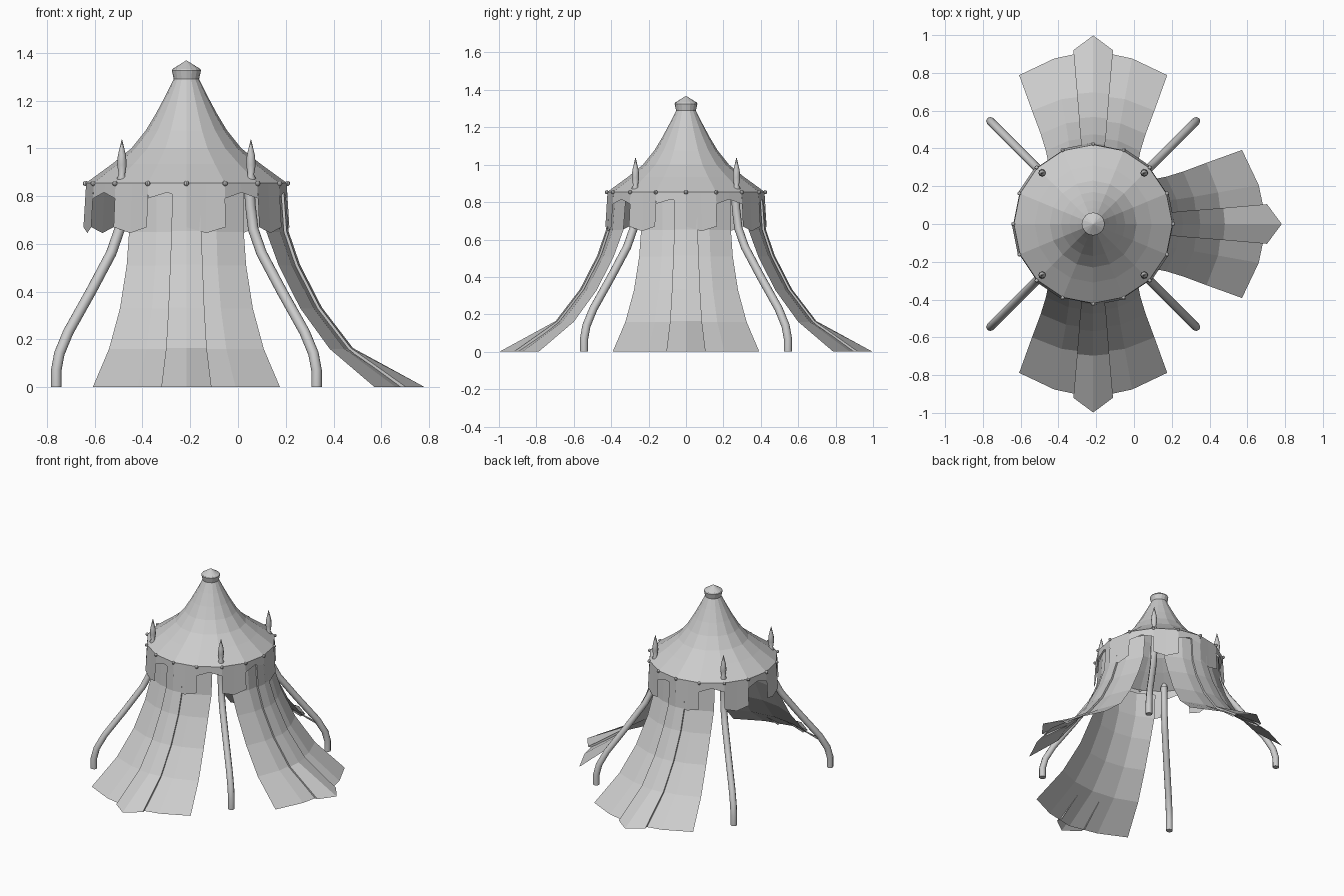
import bpy, bmesh
from math import sin, cos, asin, pi, radians
from mathutils import Vector

if "Cube" in bpy.data.objects:
    bpy.data.objects.remove(bpy.data.objects["Cube"])

CX = -0.216           # tent axis
SIDES = 16
STEP = 2 * pi / SIDES

grey = bpy.data.materials.new("plain grey")
grey.use_nodes = True
grey.diffuse_color = (0.6, 0.6, 0.6, 1)
grey.node_tree.nodes["Principled BSDF"].inputs["Base Color"].default_value = (0.6, 0.6, 0.6, 1)


def polar(r, a, z):
    return Vector((CX + r * cos(a), r * sin(a), z))


def make(name, verts, faces):
    mesh = bpy.data.meshes.new(name)
    mesh.from_pydata(verts, [], faces)
    mesh.materials.append(grey)
    obj = bpy.data.objects.new(name, mesh)
    bpy.context.collection.objects.link(obj)
    return obj


def loft(name, rows, closed=False, caps=False):
    """Skin equal-length rows of points with quads."""
    n = len(rows[0])
    verts = [p for row in rows for p in row]
    faces = []
    for i in range(len(rows) - 1):
        for j in range(n if closed else n - 1):
            k = (j + 1) % n
            faces.append((i * n + j, i * n + k, (i + 1) * n + k, (i + 1) * n + j))
    if caps:
        faces += [tuple(reversed(range(n))), tuple(range(len(verts) - n, len(verts)))]
    return make(name, verts, faces)


def lathe(name, profile, sides, centre=None, caps=False):
    c = centre or Vector((CX, 0, 0))
    rows = [[c + Vector((r * cos(2 * pi * j / sides), r * sin(2 * pi * j / sides), z))
             for j in range(sides)] for r, z in profile]
    return loft(name, rows, True, caps)


def smooth(obj):
    bpy.ops.object.select_all(action='DESELECT')
    obj.select_set(True)
    bpy.context.view_layer.objects.active = obj
    bpy.ops.object.shade_smooth_by_angle(angle=radians(50))


# Roof and its cap
lathe("roof", [(0.42, 0.845), (0.42, 0.855), (0.31, 0.935), (0.23, 1.0),
               (0.17, 1.075), (0.125, 1.15), (0.085, 1.225), (0.05, 1.295)], SIDES)
lathe("roof_cap", [(0.048, 1.28), (0.052, 1.285), (0.061, 1.325), (0.058, 1.332),
                   (0.002, 1.367)], SIDES, caps=True)

# Valance: long pointed panels alternate with short arched ones
verts, faces = [], []
for k in range(SIDES):
    a, b = k * STEP, (k + 1) * STEP
    side, mid = (0.67, 0.645) if k % 2 == 0 else (0.79, 0.815)
    flare = 0.431 if k % 2 == 0 else 0.423
    top = [polar(0.42, a, 0.85), polar(0.42, b, 0.85)]
    low = [polar(flare, a, side), polar(flare, b, side)]
    middle = (low[0] + low[1]) / 2
    middle.z = mid
    i = len(verts)
    verts += [top[0], low[0], middle, low[1], top[1], (top[0] + top[1]) / 2]
    faces += [(i, i + 1, i + 2, i + 5), (i + 5, i + 2, i + 3, i + 4)]
make("valance", verts, faces)

# Studs round the rim
for k in range(SIDES):
    bpy.ops.mesh.primitive_uv_sphere_add(segments=8, ring_count=6, radius=0.011,
                                         location=polar(0.423, k * STEP, 0.853))
    stud = bpy.context.object
    stud.name = "rim_stud"
    stud.data.materials.append(grey)

# Curved flaps: (height, radius, half width, strip half width)
FLAP = [(0.82, 0.40, 0.238, 0.06), (0.65, 0.412, 0.24, 0.062), (0.51, 0.46, 0.25, 0.068),
        (0.33, 0.552, 0.278, 0.075), (0.16, 0.682, 0.324, 0.085), (0.0, 0.88, 0.392, 0.105)]
for name, aim in (("front", -pi / 2), ("left", 0), ("back", pi / 2)):
    rows, strip = [], []
    for z, r, w, s in FLAP:
        half = asin(w / r)
        bulge = 0.02 if z == 0 else 0
        rows.append([polar(r + bulge * (2 - abs(t)), aim + half * t / 2, z)
                     for t in (-2, -1, 0, 1, 2)])
        # Raised strip with side walls, ending in a point
        outer = r + 0.012 + 0.034 * (z == 0)
        tip = 0.072 if z == 0 else 0.003
        half = asin(s / outer)
        lift = 0.004 if z > 0 else 0
        strip.append([polar(r, aim - half, z), polar(outer, aim - half, z + lift),
                      polar(outer + tip, aim, z + lift),
                      polar(outer, aim + half, z + lift), polar(r, aim + half, z)])
    loft(name + "_flap", rows)
    loft(name + "_flap_strip", strip)

# Bent poles and the spikes above them: (distance along one axis, height)
PATH = [(0.262, 0.86), (0.268, 0.76), (0.28, 0.66), (0.315, 0.56), (0.40, 0.40),
        (0.495, 0.23), (0.532, 0.14), (0.545, 0.07), (0.545, 0.0)]
for sx in (-1, 1):
    for sy in (-1, 1):
        pts = [Vector((CX + sx * d, sy * d, z)) for d, z in PATH]
        across = Vector((-sy, sx, 0)).normalized()
        rows = []
        for i, p in enumerate(pts):
            run = (pts[min(i + 1, len(pts) - 1)] - pts[max(i - 1, 0)]).normalized()
            if i == len(pts) - 1:
                run = Vector((0, 0, -1))
            out = run.cross(across)
            rows.append([p + 0.022 * (across * cos(t * pi / 4) + out * sin(t * pi / 4))
                         for t in range(8)])
        smooth(loft("pole", rows, True, True))
        smooth(lathe("spike", [(0.012, 0.85), (0.021, 0.875), (0.013, 0.89), (0.020, 0.93),
                               (0.017, 0.97), (0.001, 1.037)], 8,
                     Vector((CX + sx * 0.27, sy * 0.27, 0)), True))

# Consistent outward normals on the solid parts
for obj in bpy.data.objects:
    if obj.type == 'MESH' and obj.name.startswith(("pole", "spike", "roof_cap")):
        bm = bmesh.new()
        bm.from_mesh(obj.data)
        bmesh.ops.recalc_face_normals(bm, faces=bm.faces)
        bm.to_mesh(obj.data)
        bm.free()
